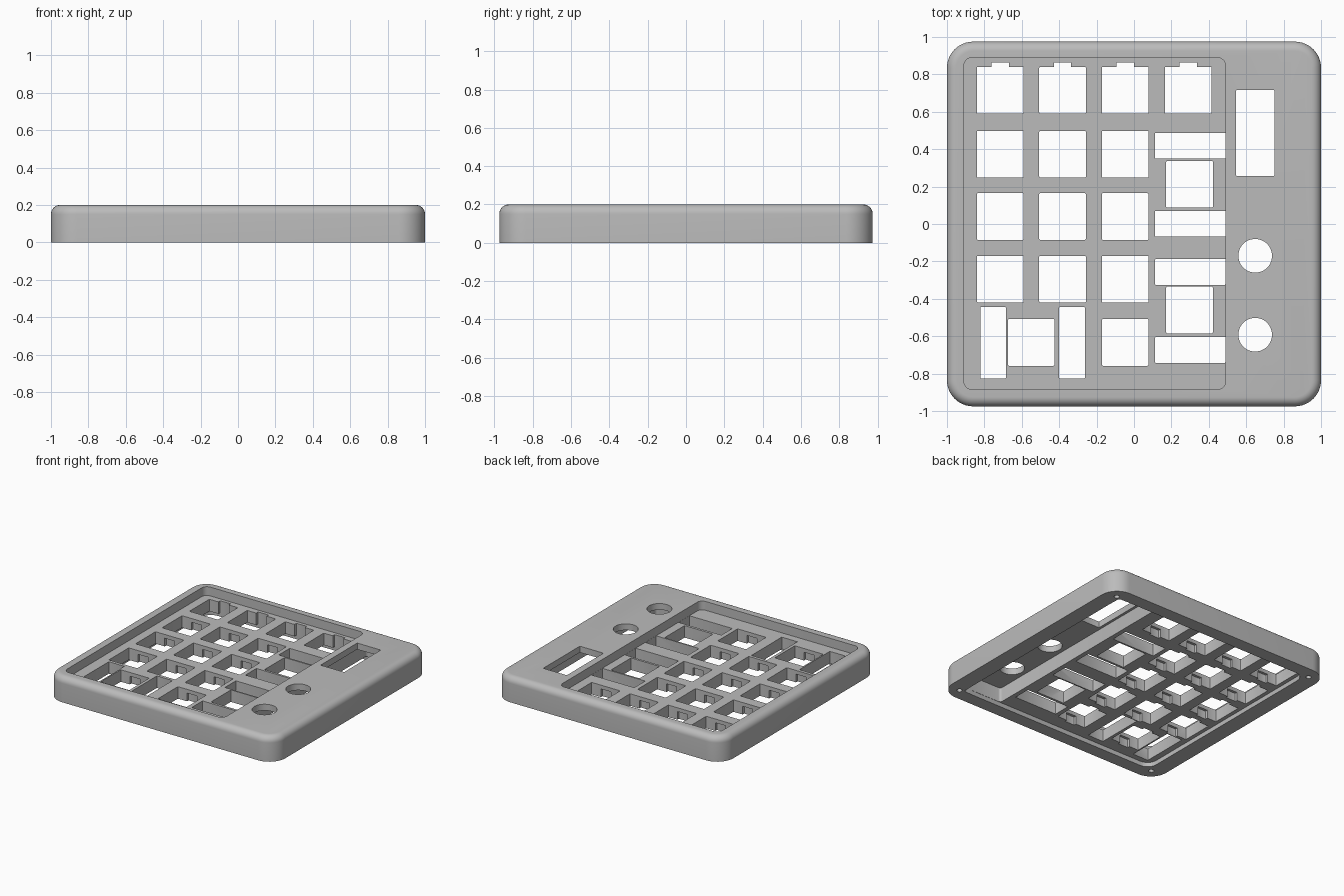
import bpy, bmesh, math

cube = bpy.data.objects.get("Cube")
if cube:
    bpy.data.objects.remove(cube, do_unlink=True)

grey = bpy.data.materials.new("plain_grey")
grey.use_nodes = True
grey.diffuse_color = (0.5, 0.5, 0.5, 1)
grey.node_tree.nodes["Principled BSDF"].inputs["Base Color"].default_value = (0.5, 0.5, 0.5, 1)


def outline(x0, x1, y0, y1, r, steps):
    """Rounded rectangle, counter-clockwise."""
    corners = [(x1 - r, y1 - r), (x0 + r, y1 - r), (x0 + r, y0 + r), (x1 - r, y0 + r)]
    return [(cx + r * math.cos((q + i / steps) * math.pi / 2),
             cy + r * math.sin((q + i / steps) * math.pi / 2))
            for q, (cx, cy) in enumerate(corners) for i in range(steps + 1)]


def loft(bm, rings):
    """Closed solid through (points, z) rings from bottom to top."""
    loops = [[bm.verts.new((x, y, z)) for x, y in pts] for pts, z in rings]
    n = len(loops[0])
    for a, b in zip(loops, loops[1:]):
        for i in range(n):
            j = (i + 1) % n
            bm.faces.new((a[i], a[j], b[j], b[i]))
    bm.faces.new(loops[0][::-1])
    bm.faces.new(loops[-1])


def block(bm, x0, x1, y0, y1, z0, z1, r=0.006, steps=2):
    pts = outline(x0, x1, y0, y1, r, steps)
    loft(bm, [(pts, z0), (pts, z1)])


def cylinder(bm, x, y, r, z0, z1, n=48):
    pts = [(x + r * math.cos(2 * math.pi * i / n), y + r * math.sin(2 * math.pi * i / n))
           for i in range(n)]
    loft(bm, [(pts, z0), (pts, z1)])


def make_object(name, bm):
    mesh = bpy.data.meshes.new(name)
    bmesh.ops.recalc_face_normals(bm, faces=bm.faces)
    bm.to_mesh(mesh)
    bm.free()
    mesh.materials.append(grey)
    obj = bpy.data.objects.new(name, mesh)
    bpy.context.scene.collection.objects.link(obj)
    return obj


def carve(target, bm):
    """Cut a group of solids out of the target."""
    cutter = make_object("cutter", bm)
    cutter.hide_render = True
    mod = target.modifiers.new("cut", 'BOOLEAN')
    mod.operation = 'DIFFERENCE'
    mod.solver = 'EXACT'
    mod.object = cutter
    bpy.context.view_layer.objects.active = target
    bpy.ops.object.modifier_apply(modifier=mod.name)
    bpy.data.objects.remove(cutter, do_unlink=True)


# Outer shell with a rounded upper edge
TOP, FILLET, CORNER = 0.2, 0.05, 0.14
rings = [(outline(-1, 1, -0.975, 0.975, CORNER, 12), 0)]
for k in range(9):
    a = k / 8 * math.pi / 2
    d = FILLET * (1 - math.cos(a))
    rings.append((outline(-1 + d, 1 - d, -0.975 + d, 0.975 - d, CORNER - d, 12),
                  TOP - FILLET + FILLET * math.sin(a)))
bm = bmesh.new()
loft(bm, rings)
case = make_object("keypad_case", bm)

PLATE_TOP, PLATE_BOTTOM, LOW, HIGH = 0.13, 0.035, -0.1, 0.3

# Sunken key well on top
bm = bmesh.new()
block(bm, -0.91, 0.49, -0.885, 0.89, PLATE_TOP, HIGH, 0.045, 6)
carve(case, bm)

# Shallow hollow underneath
bm = bmesh.new()
block(bm, -0.87, 0.87, -0.87, 0.87, LOW, PLATE_BOTTOM, 0.08, 6)
carve(case, bm)

# Deep electronics pocket along one side
bm = bmesh.new()
block(bm, 0.525, 0.868, -0.868, 0.868, LOW, 0.15, 0.02, 4)
carve(case, bm)

# Switch openings, as lower corners of equal squares
KEY = 0.25
columns, rows = (-0.84, -0.507, -0.172), (0.59, 0.248, -0.085, -0.42)
keys = [(x, y) for x in columns for y in rows]
keys += [(0.165, 0.59), (-0.172, -0.758), (-0.674, -0.758)]
tall_keys = [(0.172, 0.087), (0.172, -0.585)]

bm = bmesh.new()
for x, y in keys + tall_keys:
    block(bm, x, x + KEY, y, y + KEY, LOW, HIGH)
# Stabiliser slots beside the wide keys
for y in (0.35, -0.068, -0.325, -0.742):
    block(bm, 0.113, 0.489, y, y + 0.137, LOW, HIGH, 0.002)
for x in (-0.822, -0.4):
    block(bm, x, x + 0.137, -0.825, -0.445, LOW, HIGH, 0.002)
# Screen window, knob holes and corner screw holes
block(bm, 0.545, 0.752, 0.257, 0.716, LOW, HIGH)
for y in (-0.17, -0.592):
    cylinder(bm, 0.648, y, 0.09, LOW, HIGH)
for sx in (-1, 1):
    for sy in (-1, 1):
        cylinder(bm, 0.9 * sx, 0.88 * sy, 0.02, LOW, 0.1, 16)
carve(case, bm)

# Clip recesses below each switch opening
bm = bmesh.new()
for x, y in keys:
    mid = x + KEY / 2
    block(bm, mid - 0.044, mid + 0.044, y - 0.02, y + KEY + 0.02, LOW, 0.1, 0.002)
carve(case, bm)

# Open notches behind the rear row
bm = bmesh.new()
for x, y in keys:
    if y == rows[0]:
        mid = x + KEY / 2
        block(bm, mid - 0.046, mid + 0.046, y + 0.2, y + KEY + 0.024, LOW, HIGH, 0.002)
carve(case, bm)

# Smooth the curves, keep the edges crisp
bpy.ops.object.select_all(action='DESELECT')
case.select_set(True)
bpy.context.view_layer.objects.active = case
bpy.ops.object.shade_smooth_by_angle(angle=math.radians(30))
